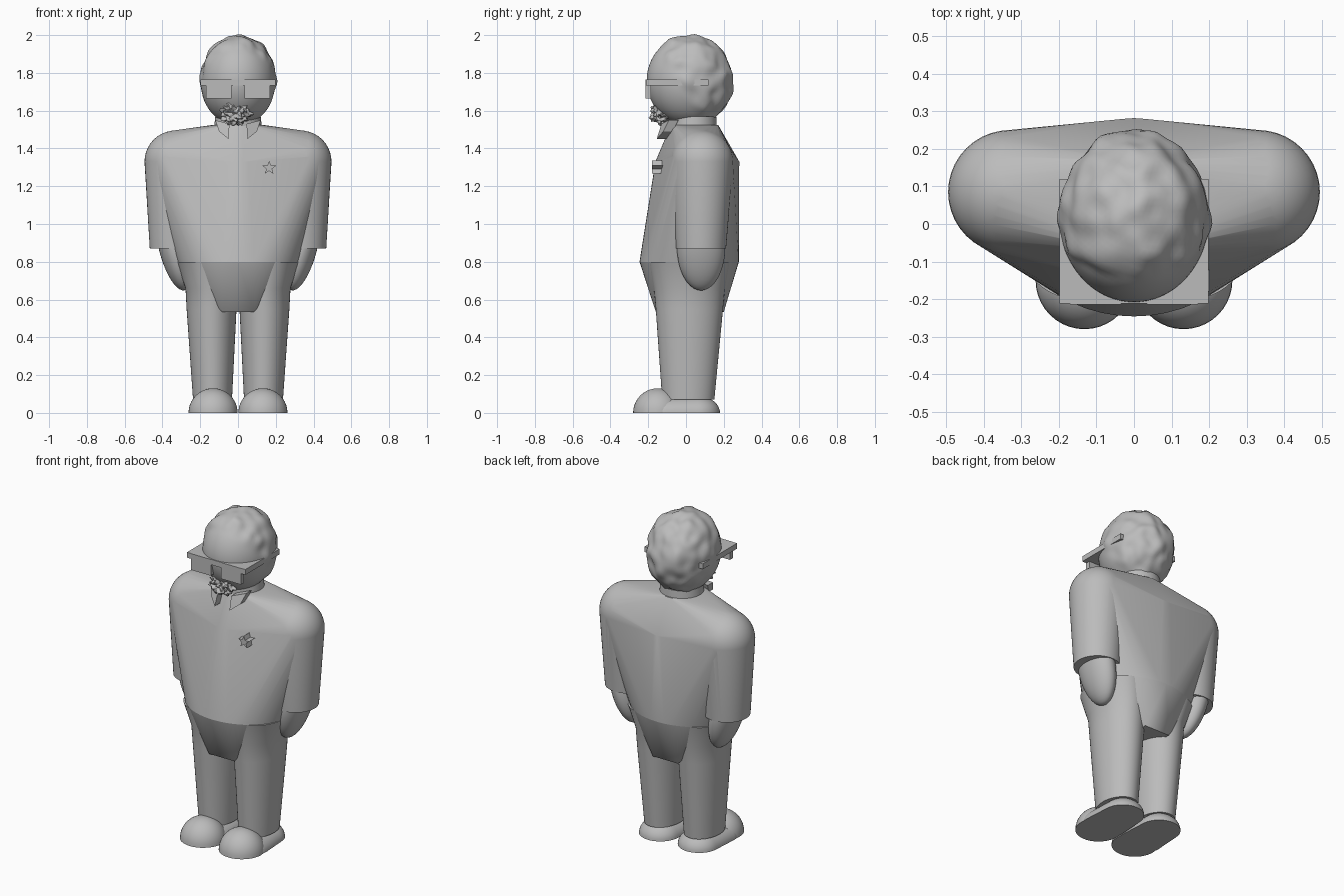
import bpy, bmesh, math
from mathutils import Vector, Matrix, noise

old = bpy.data.objects.get("Cube")
if old:
    bpy.data.objects.remove(old, do_unlink=True)

grey = bpy.data.materials.new("plain grey")
grey.use_nodes = True
COLOUR = (0.5, 0.5, 0.5, 1)
grey.diffuse_color = COLOUR
grey.node_tree.nodes["Principled BSDF"].inputs["Base Color"].default_value = COLOUR


def finish(bm, name, angle=30):
    bmesh.ops.recalc_face_normals(bm, faces=bm.faces[:])
    mesh = bpy.data.meshes.new(name)
    bm.to_mesh(mesh)
    bm.free()
    mesh.materials.append(grey)
    obj = bpy.data.objects.new(name, mesh)
    bpy.context.collection.objects.link(obj)
    bpy.ops.object.select_all(action='DESELECT')
    obj.select_set(True)
    bpy.context.view_layer.objects.active = obj
    bpy.ops.object.shade_smooth_by_angle(angle=math.radians(angle))
    return obj


def ring(cx, cy, z, rx, ry, n=48):
    return [(cx + rx * math.cos(2 * math.pi * i / n),
             cy + ry * math.sin(2 * math.pi * i / n), z) for i in range(n)]


def ball(c, r, lowest=-1, n=40):
    """Points of an ellipsoid, optionally only the upper half."""
    pts = []
    for j in range(21):
        a = math.pi * (j / 20 - 0.5)
        if math.sin(a) >= lowest - 0.001:
            pts += ring(c[0], c[1], c[2] + r[2] * math.sin(a),
                        r[0] * math.cos(a), r[1] * math.cos(a), n)
    return pts


def hull(name, pts, angle=30):
    bm = bmesh.new()
    for p in pts:
        bm.verts.new(p)
    bmesh.ops.remove_doubles(bm, verts=bm.verts[:], dist=0.0005)
    out = bmesh.ops.convex_hull(bm, input=bm.verts[:])
    loose = [v for v in set(out["geom_interior"] + out["geom_unused"])
             if isinstance(v, bmesh.types.BMVert)]
    bmesh.ops.delete(bm, geom=loose, context='VERTS')
    return finish(bm, name, angle)


def loft(name, rings):
    bm = bmesh.new()
    loops = [[bm.verts.new(p) for p in r] for r in rings]
    n = len(loops[0])
    for a, b in zip(loops, loops[1:]):
        for i in range(n):
            bm.faces.new((a[i], a[(i + 1) % n], b[(i + 1) % n], b[i]))
    bm.faces.new(loops[0])
    bm.faces.new(loops[-1])
    return finish(bm, name)


def box(name, lo, hi):
    return hull(name, [(x, y, z) for x in (lo[0], hi[0])
                       for y in (lo[1], hi[1]) for z in (lo[2], hi[2])])


def bumpy(name, c, r, freq, amount, face_smooth=False):
    """Ellipsoid with a noisy surface; the face area can stay smooth."""
    bm = bmesh.new()
    bmesh.ops.create_icosphere(bm, subdivisions=5, radius=1)
    for v in bm.verts:
        d = v.co.copy()
        w = 1.0
        if face_smooth:
            w = min(1, max(0, (d.z * 0.7 + d.y + 0.35) * 4))
        d *= 1 + w * amount * noise.noise(d * freq)
        v.co = Vector((c[0] + d.x * r[0], c[1] + d.y * r[1], c[2] + d.z * r[2]))
    return finish(bm, name, 40)


# Torso: shoulders, chest, waist and neck base in one smooth wrap
shoulders = ball((0.33, 0.085, 1.33), (0.165,) * 3) + ball((-0.33, 0.085, 1.33), (0.165,) * 3)
hull("torso", shoulders + ring(0, 0.06, 1.33, 0.2, 0.222) + ring(0, 0.045, 1.525, 0.13, 0.125)
     + ring(0, 0.017, 0.8, 0.325, 0.263))
hull("neck", ring(0, 0.04, 1.48, 0.13, 0.125) + ring(0, 0.04, 1.57, 0.12, 0.12))

# Pelvis tapering to a narrow flap between the legs
hull("pelvis", ring(0, 0.017, 0.8, 0.325, 0.263)
     + [(x, y, 0.535) for x in (-0.085, 0.085) for y in (-0.16, 0.2)])

for side, s in (("left", 1), ("right", -1)):
    # Sleeve and hand
    hull(side + "_sleeve", ball((s * 0.33, 0.085, 1.33), (0.165,) * 3)
         + ring(s * 0.335, 0.08, 0.87, 0.132, 0.132))
    lean = Matrix.Rotation(s * math.radians(14), 3, 'Y')
    wrist = Vector((s * 0.34, 0.08, 0.88))
    hull(side + "_hand", [wrist + lean @ Vector(p)
                          for p in ball((0, 0, 0), (0.08, 0.128, 0.238))])
    # Trouser leg
    loft(side + "_leg", [ring(s * 0.135, 0.012, 0.07, 0.103, 0.138),
                         ring(s * 0.14, 0.018, 0.55, 0.132, 0.178),
                         ring(s * 0.14, 0.018, 0.66, 0.138, 0.188),
                         ring(s * 0.165, 0.018, 0.8, 0.16, 0.215)])
    # Shoe: rounded toe over a lower sole body
    hull(side + "_shoe_toe", ball((s * 0.132, -0.15, 0), (0.13,) * 3, 0))
    hull(side + "_shoe_heel", ball((s * 0.132, -0.1, 0), (0.13, 0.13, 0.09), 0)
         + ball((s * 0.132, 0.06, 0), (0.12, 0.12, 0.09), 0))
    # Collar point
    hull(side + "_collar", [(s * x, y + t, z) for t in (0, 0.05) for x, y, z in
                            ((0.12, -0.09, 1.55), (0.045, -0.13, 1.53),
                             (0.05, -0.155, 1.45), (0.1, -0.12, 1.49))])
    # Lens hanging from the brow plate
    box(side + "_lens", (min(s * 0.035, s * 0.17), -0.214, 1.665),
        (max(s * 0.035, s * 0.17), -0.185, 1.765))

# Head, beard and brow plate of the glasses
bumpy("head", (0, 0.02, 1.76), (0.2, 0.228, 0.24), 3.5, 0.07, True)
bumpy("beard", (-0.01, -0.125, 1.59), (0.075, 0.06, 0.06), 4, 0.45)
box("glasses_plate", (-0.199, -0.212, 1.732), (0.199, 0.12, 1.765))

# Small star pin on the chest
bm = bmesh.new()
pts = []
for i in range(10):
    a = math.pi / 2 + i * math.pi / 5
    r = 0.016 if i % 2 else 0.038
    pts.append(bm.verts.new((0.165 + r * math.cos(a), -0.18, 1.297 + r * math.sin(a))))
face = bm.faces.new(pts)
side = bmesh.ops.extrude_face_region(bm, geom=[face])["geom"]
bmesh.ops.translate(bm, verts=[v for v in side if isinstance(v, bmesh.types.BMVert)],
                    vec=(0, 0.06, 0))
finish(bm, "chest_pin")
